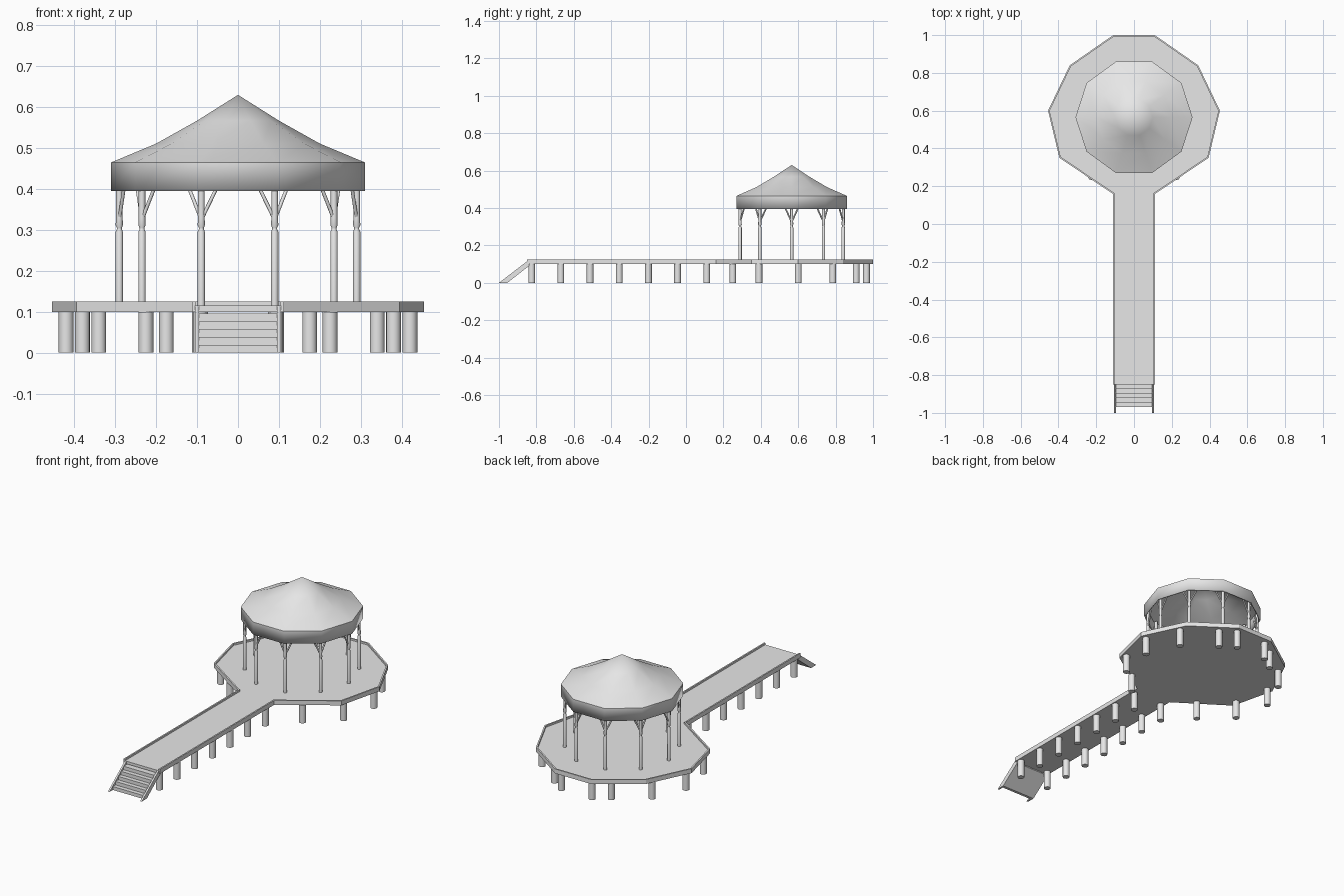
import bpy
import bmesh
from math import radians, cos, sin, pi
from mathutils import Vector

cube = bpy.data.objects.get("Cube")
if cube:
    bpy.data.objects.remove(cube, do_unlink=True)

grey = bpy.data.materials.new("plain grey")
grey.use_nodes = True
grey.diffuse_color = (0.8, 0.8, 0.8, 1)
grey.node_tree.nodes["Principled BSDF"].inputs["Base Color"].default_value = (0.8, 0.8, 0.8, 1)

DECK_BOTTOM, DECK_TOP, RIM_TOP = 0.10, 0.115, 0.125
CENTRE = Vector((0, 0.565, 0))
SIDES = 10


def finish(name, bm, smooth=None):
    """Turn a bmesh into a named object, optionally smooth by angle."""
    bmesh.ops.recalc_face_normals(bm, faces=bm.faces)
    mesh = bpy.data.meshes.new(name)
    bm.to_mesh(mesh)
    bm.free()
    mesh.materials.append(grey)
    obj = bpy.data.objects.new(name, mesh)
    bpy.context.collection.objects.link(obj)
    if smooth:
        bpy.ops.object.select_all(action='DESELECT')
        obj.select_set(True)
        bpy.context.view_layer.objects.active = obj
        bpy.ops.object.shade_smooth_by_angle(angle=radians(smooth))
    return obj


def lathe(bm, profile, sides, centre, capped=True):
    """Revolve (radius, z) points; a zero radius closes to a tip."""
    rings = []
    for r, z in profile:
        count = sides if r else 1
        rings.append([bm.verts.new((centre[0] + r * cos(2 * pi * i / sides),
                                    centre[1] + r * sin(2 * pi * i / sides), z))
                      for i in range(count)])
    for a, b in zip(rings, rings[1:]):
        for i in range(sides):
            j = (i + 1) % sides
            if len(b) == 1:
                bm.faces.new((a[i], a[j], b[0]))
            else:
                bm.faces.new((a[i], a[j], b[j], b[i]))
    if capped:
        bm.faces.new(rings[0])
        bm.faces.new(rings[-1])


def prism(bm, points, move):
    """Extrude a closed polygon along a vector."""
    face = bm.faces.new([bm.verts.new(p) for p in points])
    out = bmesh.ops.extrude_face_region(bm, geom=[face])
    verts = [v for v in out["geom"] if isinstance(v, bmesh.types.BMVert)]
    bmesh.ops.translate(bm, verts=verts, vec=move)


def rod(bm, start, end, radius, sides=8):
    """Straight round bar between two points."""
    axis = end - start
    turn = axis.to_track_quat('Z', 'Y').to_matrix().to_4x4()
    turn.translation = (start + end) / 2
    bmesh.ops.create_cone(bm, cap_ends=True, segments=sides, radius1=radius,
                          radius2=radius, depth=axis.length, matrix=turn)


# Deck: walkway and round platform in one outline
half = [(0.112, -0.85), (0.112, 0.16), (0.395, 0.35),
        (0.455, 0.60), (0.34, 0.84), (0.11, 1.0)]
outline = half + [(-x, y) for x, y in reversed(half)]
bm = bmesh.new()
prism(bm, [(x, y, DECK_BOTTOM) for x, y in outline], (0, 0, DECK_TOP - DECK_BOTTOM))
finish("deck", bm)

# Low rim around the deck, open at the stairs
bm = bmesh.new()
low = [bm.verts.new((x, y, DECK_TOP)) for x, y in outline]
high = [bm.verts.new((x, y, RIM_TOP)) for x, y in outline]
for i in range(len(outline) - 1):
    bm.faces.new((low[i], low[i + 1], high[i + 1], high[i]))
bm.normal_update()
bm.faces.ensure_lookup_table()
if bm.faces[0].normal.x < 0:
    bmesh.ops.reverse_faces(bm, faces=bm.faces)
mesh = bpy.data.meshes.new("deck_rim")
bm.to_mesh(mesh)
bm.free()
mesh.materials.append(grey)
rim = bpy.data.objects.new("deck_rim", mesh)
bpy.context.collection.objects.link(rim)
wall = rim.modifiers.new("Thickness", 'SOLIDIFY')
wall.thickness, wall.offset, wall.use_even_offset = 0.008, -1, True

# Piles under the walkway and the platform
spots = [(0.091, -0.825 + 0.156 * i) for i in range(7)]
spots += [(0.225, 0.25), (0.38, 0.39), (0.42, 0.60),
          (0.34, 0.785), (0.175, 0.91), (0.095, 0.965)]
bm = bmesh.new()
for x, y in spots:
    for side in (1, -1):
        lathe(bm, [(0.018, 0), (0.018, DECK_BOTTOM)], 16, (side * x, y))
finish("piles", bm, 40)

# Stairs: stepped block with a sloping underside
STEPS, RUN = 6, 0.024
rise = DECK_TOP / STEPS
steps = [(-0.84, DECK_TOP - rise)]
for i in range(1, STEPS):
    z = DECK_TOP - i * rise
    steps += [(-0.85 - (i - 1) * RUN, z), (-0.85 - i * RUN, z)]
steps += [(-0.97, 0), (-0.955, 0), (-0.84, 0.09)]
bm = bmesh.new()
prism(bm, [(-0.095, y, z) for y, z in steps], (0.19, 0, 0))
finish("steps", bm)

# Sloping side boards of the stairs
board = [(-1.0, 0), (-0.955, 0), (-0.84, 0.09), (-0.84, 0.115), (-0.85, 0.115)]
bm = bmesh.new()
for x in (-0.105, 0.095):
    prism(bm, [(x, y, z) for y, z in board], (0.01, 0, 0))
finish("stair_side_boards", bm)

# Turned posts, with a pair of braces along the eaves at each
post_profile = [(0.009, DECK_TOP), (0.009, 0.295), (0.006, 0.302), (0.006, 0.305),
                (0.009, 0.312), (0.008, 0.33), (0.008, 0.46)]
posts, braces = bmesh.new(), bmesh.new()
corners = [CENTRE + Vector((cos(2 * pi * i / SIDES), sin(2 * pi * i / SIDES), 0)) * 0.29
           for i in range(SIDES)]
for i, corner in enumerate(corners):
    lathe(posts, post_profile, 12, corner)
    for other in (corners[i - 1], corners[(i + 1) % SIDES]):
        along = (other - corner).normalized()
        rod(braces, corner + Vector((0, 0, 0.325)),
            corner + along * 0.041 + Vector((0, 0, 0.41)), 0.0045)
finish("posts", posts, 40)
finish("braces", braces, 50)

# Ten-sided hollow roof with an upright fascia
bm = bmesh.new()
lathe(bm, [(0.31, 0.395), (0.31, 0.465), (0.2, 0.511), (0.1, 0.567), (0, 0.63)],
      SIDES, CENTRE, capped=False)
roof = finish("roof", bm, 40)
shell = roof.modifiers.new("Thickness", 'SOLIDIFY')
shell.thickness, shell.offset = 0.007, -1
